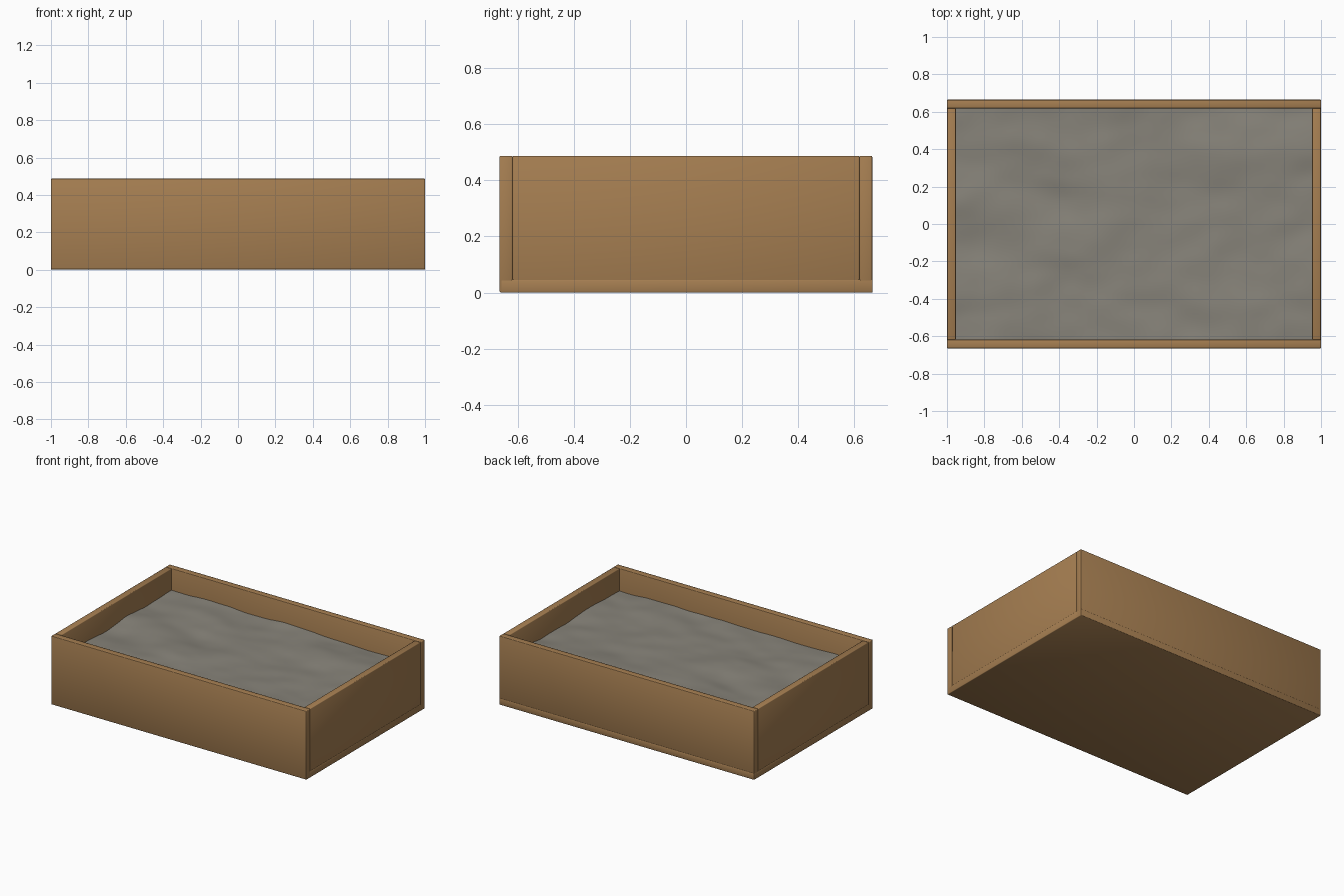
import bpy
import bmesh
from mathutils import Vector, noise

cube = bpy.data.objects.get("Cube")
if cube:
    bpy.data.objects.remove(cube, do_unlink=True)


def make_material(name, color):
    mat = bpy.data.materials.new(name)
    mat.use_nodes = True
    mat.diffuse_color = (*color, 1)
    mat.node_tree.nodes["Principled BSDF"].inputs["Base Color"].default_value = (*color, 1)
    return mat


wood = make_material("warm wood", (0.38, 0.21, 0.083))
sand = make_material("grey sand", (0.245, 0.23, 0.195))


def add_object(name, bm, mat):
    mesh = bpy.data.meshes.new(name)
    bm.to_mesh(mesh)
    bm.free()
    mesh.materials.append(mat)
    mesh.shade_smooth()
    obj = bpy.data.objects.new(name, mesh)
    bpy.context.collection.objects.link(obj)
    return obj


def plank(name, low, high):
    """Board between two corners, with softly eased edges."""
    low, high = Vector(low), Vector(high)
    bm = bmesh.new()
    bmesh.ops.create_cube(bm, size=1)
    bmesh.ops.scale(bm, vec=high - low, verts=bm.verts)
    bmesh.ops.translate(bm, vec=(low + high) / 2, verts=bm.verts)
    obj = add_object(name, bm, wood)
    bevel = obj.modifiers.new("eased edges", "BEVEL")
    bevel.width = 0.004
    bevel.segments = 2
    return obj


HALF_X, HALF_Y, TOP, THICK = 1.0, 0.665, 0.487, 0.047
INNER_X, INNER_Y = HALF_X - THICK, HALF_Y - THICK

# Base board
plank("base_board", (-HALF_X, 0.003 - HALF_Y, 0), (HALF_X, HALF_Y, 0.047))

# Long boards at front and back
plank("front_board", (-HALF_X, -HALF_Y, 0.002), (HALF_X, -INNER_Y, TOP))
plank("back_board", (-HALF_X, INNER_Y, 0.002), (HALF_X, HALF_Y - 0.001, TOP))

# Short end boards fitted between the long ones
plank("left_board", (INNER_X, -INNER_Y, 0.002), (HALF_X - 0.001, INNER_Y, TOP))
plank("right_board", (0.001 - HALF_X, -INNER_Y, 0.002), (-INNER_X, INNER_Y, TOP))

# Rippled sand filling
bm = bmesh.new()
bmesh.ops.create_grid(bm, x_segments=90, y_segments=60, size=1)
for v in bm.verts:
    v.co.x *= INNER_X + 0.01
    v.co.y *= INNER_Y + 0.01
    broad = noise.noise(Vector((v.co.x * 2.5, v.co.y * 4, 1)))
    fine = noise.noise(Vector((v.co.x * 6, v.co.y * 8, 5)))
    v.co.z = 0.33 + 0.018 * broad + 0.005 * fine
add_object("sand_filling", bm, sand)
